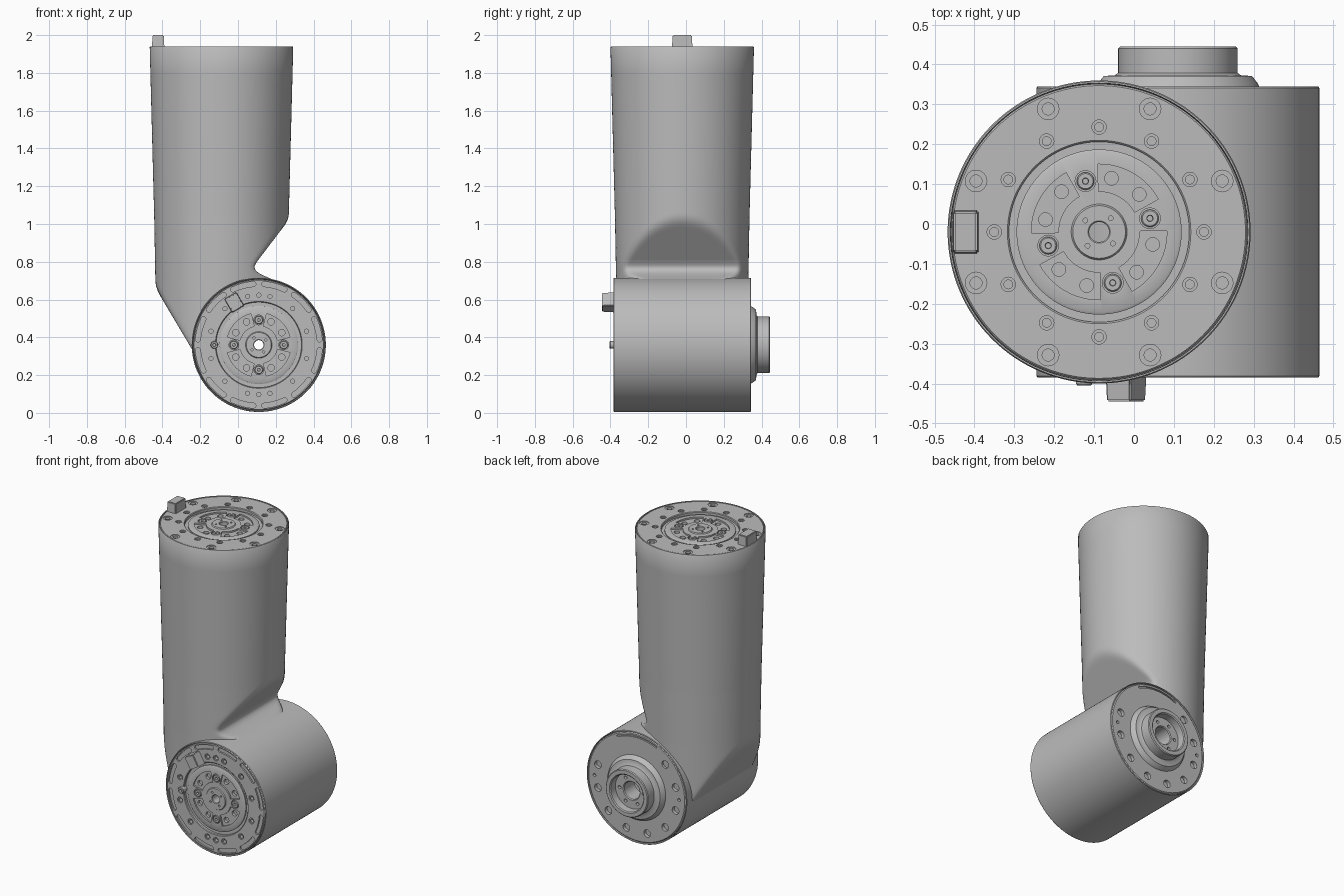
import bpy, bmesh
from math import radians, cos, sin, pi
from mathutils import Matrix

if "Cube" in bpy.data.objects:
    bpy.data.objects.remove(bpy.data.objects["Cube"])

GREY = (0.5, 0.5, 0.5, 1)
metal = bpy.data.materials.new("plain grey metal")
metal.use_nodes = True
metal.diffuse_color = GREY
metal.node_tree.nodes["Principled BSDF"].inputs["Base Color"].default_value = GREY

# Local frames of the three end faces: z points out of the face
TOP = Matrix.Translation((-0.0875, -0.02, 1.94))
FRONT = Matrix.Translation((0.11, -0.385, 0.36)) @ Matrix.Rotation(pi / 2, 4, 'X')
BACK = Matrix.Translation((0.11, 0.345, 0.36)) @ Matrix.Rotation(-pi / 2, 4, 'X')


def finish(name, bm, frame=Matrix(), angle=35):
    bmesh.ops.recalc_face_normals(bm, faces=bm.faces[:])
    mesh = bpy.data.meshes.new(name)
    bm.to_mesh(mesh)
    bm.free()
    mesh.materials.append(metal)
    ob = bpy.data.objects.new(name, mesh)
    bpy.context.collection.objects.link(ob)
    ob.matrix_world = frame
    smooth(ob, angle)
    return ob


def smooth(ob, angle=35):
    bpy.ops.object.select_all(action='DESELECT')
    ob.select_set(True)
    bpy.context.view_layer.objects.active = ob
    bpy.ops.object.shade_smooth_by_angle(angle=radians(angle))


def loft(bm, rings, loop=False):
    rows = [[bm.verts.new(p) for p in ring] for ring in rings]
    pairs = list(zip(rows, rows[1:])) + ([(rows[-1], rows[0])] if loop else [])
    for a, b in pairs:
        for i in range(len(a)):
            j = (i + 1) % len(a)
            bm.faces.new((a[i], a[j], b[j], b[i]))
    return rows


def lathe(bm, profile, x=0, y=0, seg=96, loop=True):
    ts = [2 * pi * i / seg for i in range(seg)]
    loft(bm, [[(x + r * cos(t), y + r * sin(t), h) for t in ts] for r, h in profile], loop)


def polar(r, deg):
    return r * cos(radians(deg)), r * sin(radians(deg))


def prism(bm, outline, low, high):
    rows = loft(bm, [[(x, y, h) for x, y in outline] for h in (low, high)])
    for row in rows:
        bm.faces.new(row)


def hole(bm, r, deg, size, depth, high=0.02):
    x, y = polar(r, deg)
    prism(bm, [(x + size * cos(t * pi / 12), y + size * sin(t * pi / 12))
               for t in range(24)], -depth, high)


def arc_pocket(bm, r, deg, half_width, span, depth, round_ends):
    steps = [deg + span * (i / 6 - 1) for i in range(13)]
    pts = [polar(r + half_width, a) for a in steps]
    caps = [30 * k for k in range(1, 6)] if round_ends else []

    def cap(at, start):
        cx, cy = polar(r, at)
        for c in caps:
            dx, dy = polar(half_width, start + c)
            pts.append((cx + dx, cy + dy))
    cap(deg + span, deg + span)
    pts.extend(polar(r - half_width, a) for a in reversed(steps))
    cap(deg - span, deg - span + 180)
    prism(bm, pts, -depth, 0.02)


def cut(ob, bm):
    cutter = finish("cutter", bm, ob.matrix_world)
    cutter.hide_render = True
    mod = ob.modifiers.new("cut", 'BOOLEAN')
    mod.operation, mod.solver, mod.object = 'DIFFERENCE', 'EXACT', cutter
    bpy.context.view_layer.update()
    bpy.context.view_layer.objects.active = ob
    bpy.ops.object.modifier_apply(modifier=mod.name)
    bpy.data.objects.remove(cutter)
    smooth(ob)


# Upper arm: round tube trimmed by two slanted planes that blend into the joint
LEFT = [(0.3, -0.222), (0.65, -0.43), (0.72, -0.472), (0.8, -1)]
RIGHT = [(0.3, -0.15), (0.5, 0), (0.66, 0.2), (0.7, 0.2), (0.72, 0.15), (0.745, 0.1),
         (0.77, 0.085), (0.8, 0.1), (1.03, 0.275), (1.12, 0.34), (1.2, 1)]
RADIUS = [(0.3, 0.345), (0.7, 0.35), (1.03, 0.356), (1.94, 0.38)]


def lookup(table, z):
    for (z0, v0), (z1, v1) in zip(table, table[1:]):
        if z <= z1:
            return v0 + (v1 - v0) * (z - z0) / (z1 - z0)
    return table[-1][1]


def soft_min(a, b, k=0.025):
    h = max(k - abs(a - b), 0) / k
    return min(a, b) - h * h * k / 4


def arm_ring(z, inset=0):
    r, ring = lookup(RADIUS, z) - inset, []
    for i in range(128):
        x = -0.0875 + r * cos(2 * pi * i / 128)
        x = -soft_min(-soft_min(x, lookup(RIGHT, z)), -lookup(LEFT, z))
        ring.append((x, -0.02 + r * sin(2 * pi * i / 128), z))
    return ring


bm = bmesh.new()
levels = [0.3 + 0.0125 * i for i in range(73)] + [1.4, 1.6, 1.8, 1.936]
rings = [arm_ring(z) for z in levels]
rings += [arm_ring(1.94, 0.003), arm_ring(1.94, 0.007), arm_ring(1.9, 0.007)]
rows = loft(bm, rings)
bm.faces.new(rows[0])
finish("upper_arm", bm, angle=50)

# Joint housing: horizontal tube
bm = bmesh.new()
lathe(bm, [(0.34, -0.06), (0.349, -0.002), (0.352, 0), (0.355, -0.004),
           (0.355, -0.726), (0.352, -0.73), (0.349, -0.728), (0.34, -0.67)], seg=128)
finish("joint_housing", bm, FRONT)


# Drive flanges: ringed plates with kidney pockets, bolt holes and a hub
def drive_flange(name, frame, radius, phase, bolts, outer_holes, slots):
    bm = bmesh.new()
    lathe(bm, [(radius, -0.06), (radius, -0.006), (radius - 0.004, -0.002), (0.23, -0.002),
               (0.226, -0.006), (0.226, -0.02), (0.207, -0.02), (0.207, -0.012),
               (0.2, -0.008), (0.07, -0.008), (0.066, -0.002), (0.028, -0.002),
               (0.025, -0.005), (0.025, -0.06)], seg=128)
    plate = finish(name, bm, frame)

    shallow, deep, screws = bmesh.new(), bmesh.new(), bmesh.new()
    for q in range(4):
        a = phase + 90 * q
        hole(shallow, 0.132, a, 0.026, 0.02)
        arc_pocket(shallow, 0.136, a + 45, 0.034, 31, 0.018, False)
        for side in (-17, 17):
            hole(deep, 0.138, a + 45 + side, 0.017, 0.035)
        hole(deep, 0.045, a + 35, 0.006, 0.02)
        x, y = polar(0.132, a)
        lathe(screws, [(0.007, -0.014), (0.008, -0.007), (0.019, -0.007),
                       (0.022, -0.01), (0.022, -0.03), (0.007, -0.03)], x, y, 24)
    for a in bolts:
        hole(shallow, 0.263, a, 0.018, 0.009)
        hole(deep, 0.263, a, 0.011, 0.03)
    for a in outer_holes:
        hole(shallow, 0.334, a, 0.027, 0.006)
        hole(deep, 0.334, a, 0.015, 0.045)
    for a in slots:
        arc_pocket(shallow, 0.323, a, 0.013, 10, 0.012, True)
    cut(plate, shallow)
    cut(plate, deep)
    finish(name + "_screws", screws, frame)


drive_flange("top_flange", TOP, 0.371, 15, range(0, 360, 30),
             [22.5 + 45 * k for k in range(8)], [])
drive_flange("front_flange", FRONT, 0.346, 0,
             [s + a for s in (0, 180) for a in (-16, 16, 47, 77, 90, 103, 133)],
             [], range(15, 375, 30))


# Locating keys: tapered blocks near the flange rims
def key(name, frame, r, deg, radial, tangent, height):
    bm = bmesh.new()
    bmesh.ops.create_cube(bm, size=1)
    for v in bm.verts:
        k = 1 if v.co.z < 0 else 0.92
        v.co = (v.co.x * radial * k, v.co.y * tangent * k, height if v.co.z > 0 else -0.02)
    bmesh.ops.bevel(bm, geom=bm.edges[:], offset=0.004, segments=2, affect='EDGES')
    finish(name, bm, frame @ Matrix.Rotation(radians(deg), 4, 'Z')
           @ Matrix.Translation((r, 0, 0)))


key("top_key", TOP, 0.335, 180, 0.066, 0.11, 0.06)
key("front_key", FRONT, 0.26, 120, 0.085, 0.075, 0.06)

# Small locating pin beside the front flange ring
bm = bmesh.new()
lathe(bm, [(0.008, 0.01), (0.009, 0.02), (0.017, 0.02), (0.02, 0.016),
           (0.02, -0.02), (0.008, -0.02)], -0.235, 0, 24)
finish("front_pin", bm, FRONT)

# Back cover with stepped collar and bored boss
bm = bmesh.new()
lathe(bm, [(0.346, -0.06), (0.346, -0.008), (0.34, -0.003), (0.205, -0.003), (0.2, 0.008),
           (0.186, 0.026), (0.158, 0.028), (0.15, 0.034), (0.15, 0.095), (0.145, 0.1),
           (0.122, 0.1), (0.116, 0.095), (0.114, 0.05), (0.06, 0.05), (0.055, 0.045),
           (0.055, -0.06)], seg=128)
cover = finish("back_cover", bm, BACK)
holes = bmesh.new()
for k in range(12):
    if k not in (8, 9, 10):
        hole(holes, 0.285, 30 * k + 15, 0.024, 0.025)
for k in range(6):
    hole(holes, 0.085, 60 * k, 0.01, -0.03, 0.08)
for a in (0, 180):
    hole(holes, 0.3, a, 0.01, 0.02)
arc_pocket(holes, 0.325, 270, 0.005, 25, 0.012, True)
cut(cover, holes)
